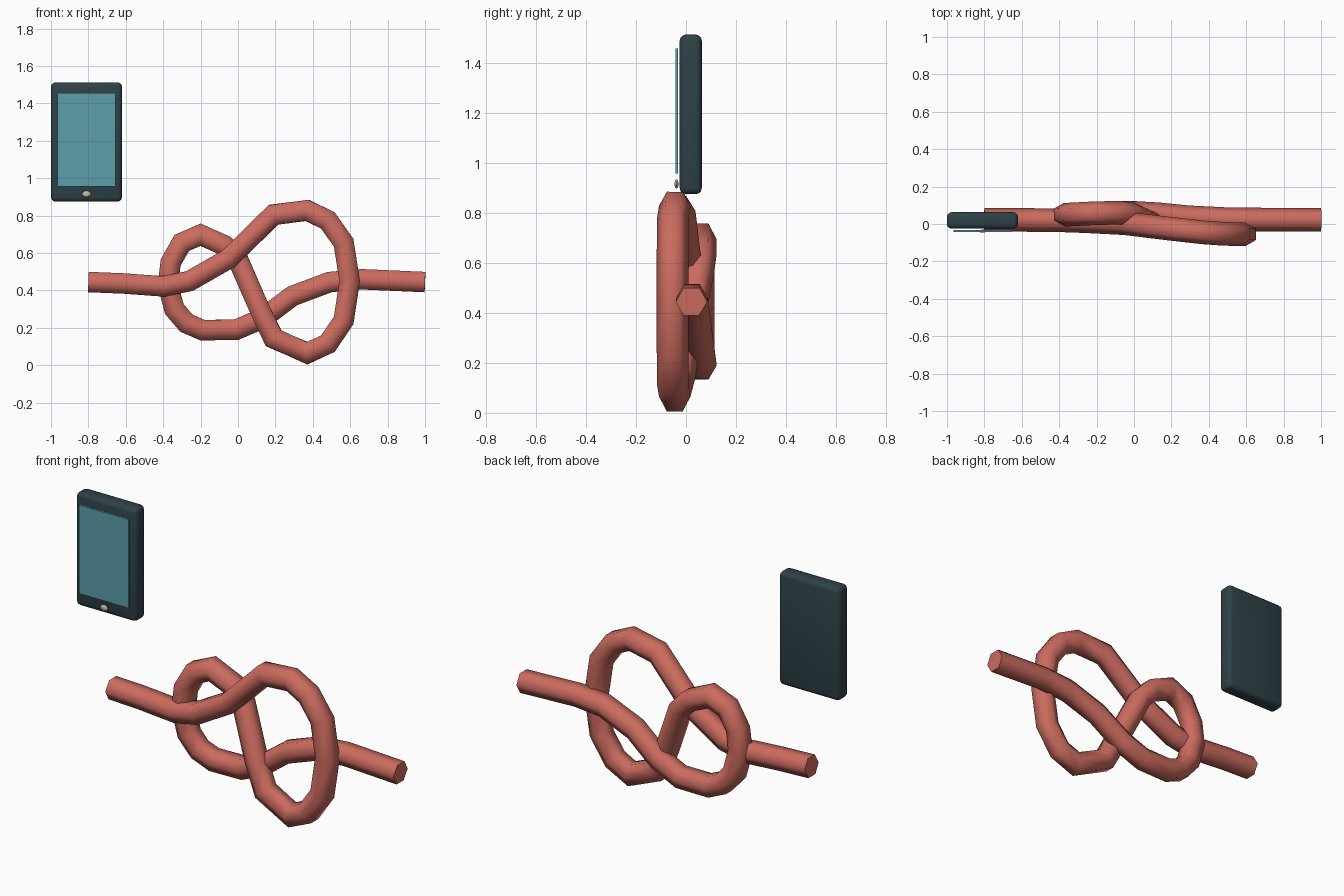
import bpy, bmesh, math
from mathutils import Vector

if "Cube" in bpy.data.objects:
    bpy.data.objects.remove(bpy.data.objects["Cube"])


def material(name, rgb):
    m = bpy.data.materials.new(name)
    m.diffuse_color = (*rgb, 1)
    m.use_nodes = True
    m.node_tree.nodes["Principled BSDF"].inputs["Base Color"].default_value = m.diffuse_color
    return m


RED = material("rope_red", (0.60, 0.148, 0.114))
DARK = material("dark_slate", (0.027, 0.054, 0.064))
TEAL = material("screen_teal", (0.107, 0.345, 0.402))
CREAM = material("button_cream", (0.58, 0.485, 0.32))


def finish(name, bm, mat, angle):
    bmesh.ops.recalc_face_normals(bm, faces=bm.faces)
    me = bpy.data.meshes.new(name)
    bm.to_mesh(me)
    bm.free()
    ob = bpy.data.objects.new(name, me)
    bpy.context.collection.objects.link(ob)
    me.materials.append(mat)
    bpy.ops.object.select_all(action='DESELECT')
    ob.select_set(True)
    bpy.context.view_layer.objects.active = ob
    bpy.ops.object.shade_smooth_by_angle(angle=math.radians(angle))
    return ob


def tube(name, path, radius, sides, mat):
    """Sweep a polygon along a path that lies mostly in the xz plane."""
    pts = [Vector(p) for p in path]
    bm = bmesh.new()
    rings = []
    for i, p in enumerate(pts):
        a = (p - pts[i - 1]).normalized() if i else None
        b = (pts[i + 1] - p).normalized() if i < len(pts) - 1 else None
        a, b = a or b, b or a
        t = (a + b).normalized()
        depth = Vector((0, 1, 0))
        depth = (depth - t * depth.dot(t)).normalized()
        side = t.cross(depth) / max(t.dot(a), 0.8)    # mitred bends
        rings.append([bm.verts.new(p + radius * (
            depth * math.cos(k * math.tau / sides) +
            side * math.sin(k * math.tau / sides))) for k in range(sides)])
    for r, s in zip(rings, rings[1:]):
        for k in range(sides):
            n = (k + 1) % sides
            bm.faces.new((r[k], r[n], s[n], s[k]))
    bm.faces.new(rings[0])
    bm.faces.new(rings[-1])
    return finish(name, bm, mat, 66)


def box(name, lo, hi, mat, bevel=0.0):
    lo, hi = Vector(lo), Vector(hi)
    bm = bmesh.new()
    bmesh.ops.create_cube(bm, size=1)
    for v in bm.verts:
        v.co = Vector([c * s for c, s in zip(v.co, hi - lo)]) + (lo + hi) / 2
    if bevel:
        bmesh.ops.bevel(bm, geom=bm.edges[:], offset=bevel, segments=3,
                        profile=0.5, affect='EDGES')
    return finish(name, bm, mat, 35)


# Figure-eight knot: one hexagonal rope
tube("knotted_rope", [
    (-0.80, 0.022, 0.445), (-0.62, 0.022, 0.438), (-0.40, 0.020, 0.422),
    (-0.26, 0.015, 0.450), (-0.05, 0.004, 0.570), (0.19, -0.025, 0.805),
    (0.37, -0.045, 0.828), (0.48, -0.053, 0.775), (0.565, -0.054, 0.655),
    (0.597, -0.054, 0.450), (0.565, -0.054, 0.240), (0.48, -0.053, 0.115),
    (0.37, -0.045, 0.065), (0.19, -0.025, 0.145), (0.12, -0.005, 0.290),
    (0.00, 0.050, 0.565), (-0.07, 0.060, 0.640), (-0.20, 0.058, 0.698),
    (-0.30, 0.053, 0.655), (-0.36, 0.050, 0.550), (-0.375, 0.050, 0.430),
    (-0.34, 0.050, 0.300), (-0.275, 0.052, 0.225), (-0.19, 0.058, 0.188),
    (-0.01, 0.060, 0.190), (0.13, 0.052, 0.250), (0.29, 0.036, 0.370),
    (0.49, 0.026, 0.445), (0.66, 0.024, 0.460), (1.00, 0.022, 0.445),
], 0.063, 6, RED)

# Tablet body, screen and home button
box("tablet_body", (-1, -0.025, 0.875), (-0.62, 0.063, 1.513), DARK, 0.024)
box("tablet_screen", (-0.965, -0.042, 0.957), (-0.656, -0.031, 1.457), TEAL)

bm = bmesh.new()
bmesh.ops.create_uvsphere(bm, u_segments=12, v_segments=8, radius=1)
for v in bm.verts:
    v.co = Vector((v.co.x * 0.024 - 0.81, v.co.y * 0.008 - 0.038,
                   v.co.z * 0.018 + 0.916))
finish("home_button", bm, CREAM, 60)
